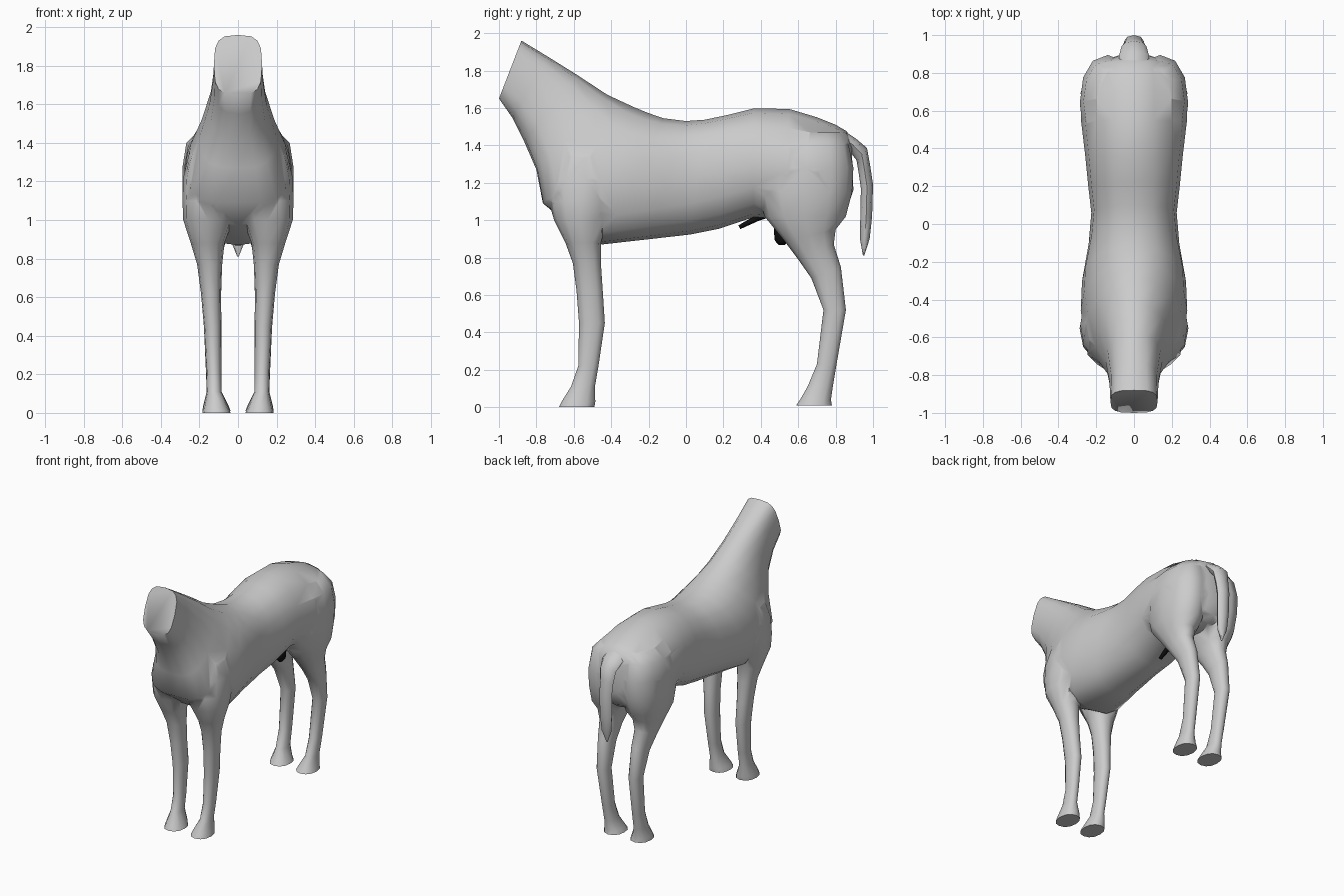
import bpy, bmesh, math
from mathutils import Vector

if "Cube" in bpy.data.objects:
    bpy.data.objects.remove(bpy.data.objects["Cube"])


def material(name, rgb):
    m = bpy.data.materials.new(name)
    m.diffuse_color = (*rgb, 1)
    m.use_nodes = True
    m.node_tree.nodes["Principled BSDF"].inputs["Base Color"].default_value = m.diffuse_color
    return m


GREY = material("light grey", (0.6, 0.6, 0.6))
BLACK = material("black", (0.005, 0.005, 0.005))


def loft(name, rings, mat):
    """Skin closed rings of points, with a cap at each end."""
    bm = bmesh.new()
    rows = [[bm.verts.new(p) for p in ring] for ring in rings]
    n = len(rows[0])
    for a, b in zip(rows, rows[1:]):
        for i in range(n):
            j = (i + 1) % n
            bm.faces.new((a[i], a[j], b[j], b[i]))
    bm.faces.new(rows[0])
    bm.faces.new(rows[-1][::-1])
    bmesh.ops.recalc_face_normals(bm, faces=bm.faces)
    me = bpy.data.meshes.new(name)
    bm.to_mesh(me)
    bm.free()
    me.materials.append(mat)
    ob = bpy.data.objects.new(name, me)
    bpy.context.collection.objects.link(ob)
    return ob


def power(v, p):
    return math.copysign(abs(v) ** p, v)


def section(top, bottom, width, n=16, p=0.85, low=0.0):
    """Ring between a top and a bottom (y, z) point; low drops the widest part."""
    t, b = Vector((0, *top)), Vector((0, *bottom))
    mid, half = (t + b) / 2, (t - b) / 2
    ring = []
    for i in range(n):
        a = 2 * math.pi * i / n
        c, s = power(math.cos(a), p), power(math.sin(a), p)
        pt = mid + half * (c - low * s * s)
        pt.x = width * s
        ring.append(pt)
    return ring


def level(z, y0, y1, x0, x1, side, n=12, p=0.9, tilt=0.0):
    """Flat leg ring spanning y0..y1 and x0..x1."""
    ring = []
    for i in range(n):
        a = 2 * math.pi * i / n
        c, s = power(math.cos(a), p), power(math.sin(a), p)
        ring.append((side * ((x0 + x1) / 2 + (x1 - x0) / 2 * c),
                     (y0 + y1) / 2 + (y1 - y0) / 2 * s, z + tilt * s))
    return ring


# Neck, barrel and rump: top point, bottom point, half width, drop, roundness
trunk = [
    ((-.88, 1.96), (-1.0, 1.65), .125, 0, .62),
    ((-.74, 1.875), (-.93, 1.55), .130, 0, .75),
    ((-.58, 1.775), (-.865, 1.42), .150, .05, .85),
    ((-.42, 1.67), (-.80, 1.27), .20, .2, .85),
    ((-.28, 1.605), (-.765, 1.09), .262, .3, .85),
    ((-.20, 1.572), (-.62, .97), .282, .22, .85),
    ((-.12, 1.545), (-.45, .87), .275, .1, .85),
    ((0, 1.53), (-.20, .898), .24, .05, .85),
    ((.10, 1.537), (.02, .923), .226, 0, .85),
    ((.22, 1.562), (.18, .955), .242, 0, .87),
    ((.36, 1.597), (.36, 1.015), .258, .05, .95),
    ((.55, 1.595), (.54, 1.0), .28, .1, 1),
    ((.70, 1.55), (.69, 1.0), .282, .05, 1),
    ((.80, 1.51), (.80, 1.02), .255, 0, .95),
    ((.86, 1.475), (.86, 1.06), .18, 0, .9),
    ((.885, 1.42), (.895, 1.16), .09, 0, .9),
]
body = loft("body", [section(t, b, w, low=d, p=p) for t, b, w, d, p in trunk], GREY)

# Leg rings: z, front and back in y, inner and outer x, tilt
front_leg = [
    (.0, -.68, -.49, .038, .185, 0), (.03, -.665, -.485, .05, .18, 0),
    (.11, -.615, -.487, .085, .162, 0), (.22, -.576, -.468, .086, .165, 0),
    (.45, -.572, -.434, .086, .177, 0), (.62, -.585, -.445, .088, .192, 0),
    (.77, -.605, -.455, .082, .212, 0), (.88, -.645, -.455, .07, .245, 0),
    (1.0, -.705, -.42, .025, .284, 0), (1.10, -.735, -.37, -.02, .288, 0),
    (1.22, -.735, -.33, -.02, .284, 0), (1.34, -.70, -.33, -.02, .255, 0),
    (1.44, -.62, -.36, -.02, .19, 0),
]
hind_leg = [
    (.01, .59, .78, .038, .185, 0), (.04, .61, .775, .05, .18, 0),
    (.11, .65, .785, .085, .162, 0), (.23, .70, .805, .086, .167, 0),
    (.52, .735, .855, .088, .18, 0), (.72, .67, .828, .086, .195, .03),
    (.83, .60, .79, .08, .215, .04), (.92, .525, .80, .055, .24, .03),
    (1.02, .42, .855, .012, .275, 0), (1.15, .385, .888, -.01, .287, 0),
    (1.28, .385, .895, -.01, .287, 0), (1.40, .43, .87, -.01, .268, 0),
    (1.47, .50, .83, -.01, .20, 0),
]
parts = []
for side, word in ((1, "right"), (-1, "left")):
    for name, rows in (("front_leg", front_leg), ("hind_leg", hind_leg)):
        rings = [level(z, a, b, i, o, side, tilt=t) for z, a, b, i, o, t in rows]
        parts.append(loft(f"{word}_{name}", rings, GREY))

# Blend the legs into the trunk as one skin
for part in parts:
    mod = body.modifiers.new("join", 'BOOLEAN')
    mod.operation, mod.solver, mod.object = 'UNION', 'EXACT', part
    bpy.context.view_layer.objects.active = body
    bpy.ops.object.modifier_apply(modifier=mod.name)
    bpy.data.objects.remove(part)

# Tail: outer point, inner point, half width
tail_rows = [
    ((.85, 1.475), (.82, 1.40), .08), ((.91, 1.435), (.87, 1.375), .08),
    ((.968, 1.385), (.912, 1.32), .066), ((.985, 1.29), (.925, 1.24), .055),
    ((1.0, 1.19), (.935, 1.17), .052), ((.995, 1.02), (.932, 1.02), .049),
    ((.982, .90), (.93, .90), .04), ((.953, .81), (.946, .81), .004),
]
tail = loft("tail", [section(a, b, w, n=8, p=1) for a, b, w in tail_rows], GREY)

# Small dark underside parts
sheath = loft("underbelly_sheath", [
    section((.28, .972), (.29, .952), .012, n=6, p=1),
    section((.37, 1.025), (.385, .995), .02, n=6, p=1),
    section((.42, 1.04), (.43, 1.01), .02, n=6, p=1)], BLACK)
lump = loft("underbelly_lump", [
    level(.868, .495, .53, -.015, .015, 1, n=8, p=1),
    level(.89, .475, .55, -.035, .035, 1, n=8, p=1),
    level(.94, .47, .56, -.035, .035, 1, n=8, p=1),
    level(1.02, .48, .56, -.025, .025, 1, n=8, p=1)], BLACK)

for ob in (body, tail, sheath, lump):
    bpy.ops.object.select_all(action='DESELECT')
    ob.select_set(True)
    bpy.context.view_layer.objects.active = ob
    bpy.ops.object.shade_smooth_by_angle(angle=math.radians(65))
